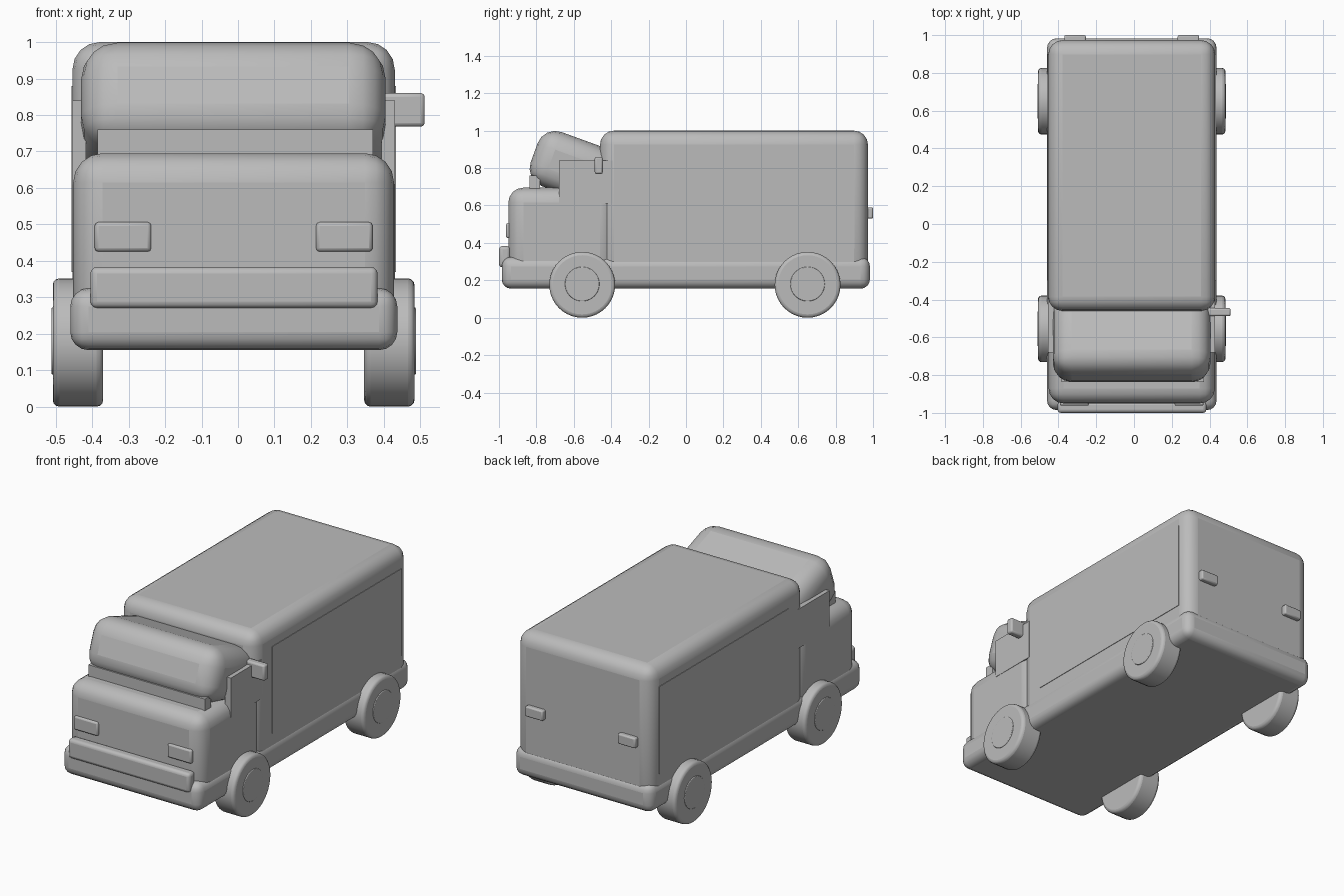
import bpy
import math

cube = bpy.data.objects.get("Cube")
if cube:
    bpy.data.objects.remove(cube, do_unlink=True)

GREY = (0.5, 0.5, 0.5, 1.0)
grey = bpy.data.materials.new("plain_grey")
grey.use_nodes = True
grey.diffuse_color = GREY
grey.node_tree.nodes["Principled BSDF"].inputs["Base Color"].default_value = GREY

MID = -0.012  # centre line of the van, shifted by the single mirror


def finish(obj, name, bevel, segments):
    """Name, colour, round and smooth a part."""
    obj.name = name
    obj.data.materials.append(grey)
    if bevel:
        mod = obj.modifiers.new("rounding", "BEVEL")
        mod.width = bevel
        mod.segments = segments
        mod.limit_method = "ANGLE"
    bpy.ops.object.shade_smooth_by_angle(angle=math.radians(35))
    return obj


def box(name, x, y, z, bevel=0.0, segments=4, tilt=0.0):
    """Rounded box from its (low, high) limits on each axis."""
    limits = (x, y, z)
    bpy.ops.mesh.primitive_cube_add(size=1, location=[(a + b) / 2 for a, b in limits])
    obj = bpy.context.object
    obj.scale = [b - a for a, b in limits]
    bpy.ops.object.transform_apply(location=False, rotation=False, scale=True)
    obj.rotation_euler.x = tilt
    return finish(obj, name, bevel, segments)


def disc(name, x, y, z, radius, width, bevel):
    """Cylinder lying along x."""
    bpy.ops.mesh.primitive_cylinder_add(vertices=40, radius=radius, depth=width,
                                        location=(x, y, z),
                                        rotation=(0, math.pi / 2, 0))
    return finish(bpy.context.object, name, bevel, 3)


# Main body
box("chassis", (-0.46, 0.437), (-0.985, 0.983), (0.155, 0.325), 0.05)
box("cargo_box", (-0.454, 0.43), (-0.46, 0.973), (0.22, 1.0), 0.075)
box("cab_lower", (-0.452, 0.428), (-0.95, -0.38), (0.2, 0.695), 0.08)

# Rounded cab roof, leaning back
box("cab_roof", (-0.43, 0.405), (-0.826, -0.358), (0.648, 0.956), 0.1,
    tilt=math.radians(-20))
box("windscreen_strip", (-0.385, 0.37), (-0.836, -0.78), (0.62, 0.76))

# Bumper and mirror
box("front_bumper", (-0.405, 0.383), (-1.0, -0.94), (0.27, 0.383), 0.018, 3)
box("side_mirror", (0.38, 0.512), (-0.488, -0.445), (0.768, 0.86), 0.01, 2)

# Paired parts on both sides
for side, label in ((1, "left"), (-1, "right")):
    def span(inner, outer):
        return tuple(sorted((MID + side * inner, MID + side * outer)))

    box(f"{label}_cargo_panel", span(0.436, 0.445), (-0.3, 0.9), (0.37, 0.88))
    box(f"{label}_cab_window", span(0.405, 0.442), (-0.68, -0.39), (0.61, 0.84))
    box(f"{label}_headlight", span(0.226, 0.381), (-0.962, -0.93), (0.425, 0.506), 0.01, 2)
    box(f"{label}_tail_light", span(0.243, 0.357), (0.955, 1.0), (0.53, 0.59), 0.008, 2)

    # Wheels with a slightly raised hub
    for y, place in ((-0.555, "front"), (0.65, "rear")):
        disc(f"{label}_{place}_wheel", MID + side * 0.427, y, 0.176, 0.176, 0.138, 0.018)
        disc(f"{label}_{place}_hub", MID + side * 0.48, y, 0.18, 0.092, 0.04, 0.004)
